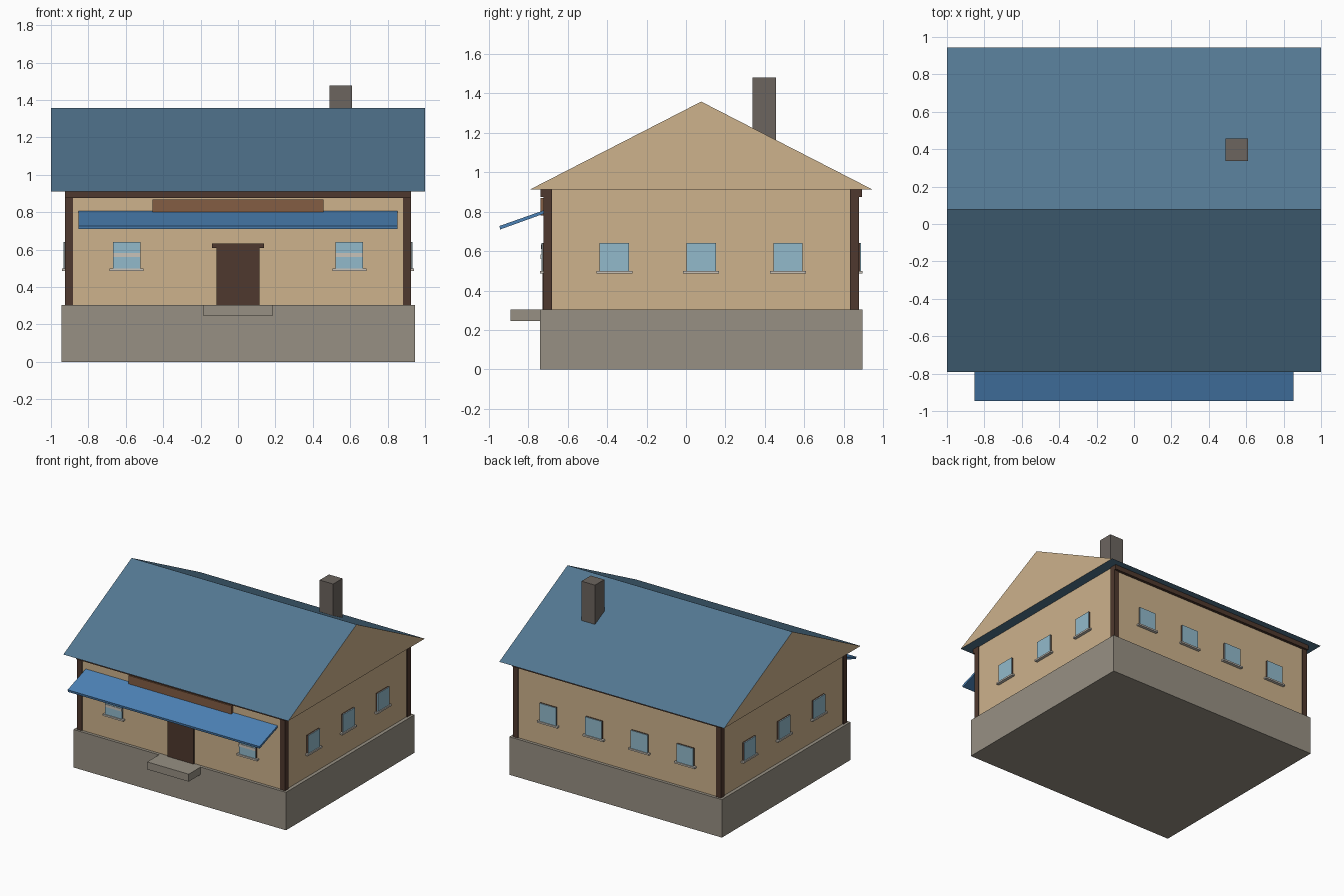
import bpy
from mathutils import Matrix

if "Cube" in bpy.data.objects:
    bpy.data.objects.remove(bpy.data.objects["Cube"])

CY = 0.077            # centre line of the house in y
WX, WY = 0.917, 0.793  # half sizes of the walls
Z0, Z1 = 0.305, 0.912  # plinth top, eave height


def mat(name, rgb):
    m = bpy.data.materials.new(name)
    lin = [((c / 255 + 0.055) / 1.055) ** 2.4 for c in rgb]
    m.diffuse_color = (*lin, 1)
    m.use_nodes = True
    m.node_tree.nodes["Principled BSDF"].inputs["Base Color"].default_value = m.diffuse_color
    return m


TAN = mat("tan wall", (205, 178, 140))
STONE = mat("grey stone", (151, 144, 131))
DARK = mat("dark brown wood", (79, 57, 46))
ROOF = mat("slate blue roof", (83, 119, 145))
AWN = mat("bright blue awning", (76, 130, 182))
SIGN = mat("mid brown board", (131, 93, 67))
CHIM = mat("chimney grey", (108, 101, 95))
GLASS = mat("window glass", (146, 186, 203))
SILL = mat("pale sill", (200, 194, 184))


def mesh(name, verts, faces, *mats):
    me = bpy.data.meshes.new(name)
    me.from_pydata(verts, [], faces)
    for m in mats:
        me.materials.append(m)
    ob = bpy.data.objects.new(name, me)
    bpy.context.collection.objects.link(ob)
    return ob


def box(name, x, y, z, m, xf=None):
    """Box from (min, max) ranges, optionally moved by a matrix."""
    v = [(a, b, c) for a in x for b in y for c in z]
    f = [(0, 1, 3, 2), (4, 6, 7, 5), (0, 4, 5, 1), (2, 3, 7, 6), (0, 2, 6, 4), (1, 5, 7, 3)]
    ob = mesh(name, v, f, m)
    if xf:
        ob.data.transform(xf)
    return ob


def prism(name, profile, hx, side, ends):
    """Extrude a y-z profile along x; end caps get their own colour."""
    n = len(profile)
    v = [(s * hx, y, z) for s in (-1, 1) for y, z in profile]
    f = [(i, i + n, (i + 1) % n + n, (i + 1) % n) for i in range(n)]
    f += [tuple(range(n)), tuple(reversed(range(n, 2 * n)))]
    ob = mesh(name, v, f, side, ends)
    for p in ob.data.polygons[n:]:
        p.material_index = 1
    ob.data.flip_normals()
    return ob


# plinth, step and walls
box("plinth", (-0.945, 0.945), (CY - 0.817, CY + 0.817), (0, Z0), STONE)
box("door_step", (-0.185, 0.185), (-0.89, -0.735), (0.245, Z0), STONE)
box("walls", (-WX, WX), (CY - WY, CY + WY), (Z0 - 0.01, Z1 + 0.005), TAN)

# corner posts and eave beams
for s in (-1, 1):
    side = "left" if s < 0 else "right"
    for t in (-1, 1):
        end = "front" if t < 0 else "back"
        box(f"corner_post_{end}_{side}", sorted((s * 0.925, s * 0.882)),
            sorted((CY + t * 0.80, CY + t * 0.755)), (Z0, Z1), DARK)
for t, end in ((-1, "front"), (1, "back")):
    box(f"eave_beam_{end}", (-0.925, 0.925),
        sorted((CY + t * 0.78, CY + t * 0.815)), (0.875, Z1 + 0.003), DARK)

# gable roof and chimney
prism("gable_roof", [(CY - 0.867, Z1), (CY + 0.867, Z1), (CY, 1.357)], 1.0, ROOF, TAN)
box("chimney", (0.49, 0.61), (0.338, 0.456), (1.1, 1.478), CHIM)

# door
yf = CY - WY
box("door", (-0.116, 0.116), (yf - 0.012, yf + 0.01), (Z0, 0.612), DARK)
box("door_lintel", (-0.138, 0.138), (yf - 0.019, yf + 0.01), (0.61, 0.632), DARK)

# awning and name board
prism("awning", [(-0.715, 0.791), (-0.715, 0.808), (-0.945, 0.727), (-0.942, 0.709)],
      0.853, AWN, AWN).data.flip_normals()
box("front_board", (-0.458, 0.458), (-0.736, yf + 0.01), (0.78, 0.868), SIGN)


def window(name, pos, angle, bar=False):
    """Window facing -y, turned about z and placed on a wall."""
    xf = Matrix.Translation(pos) @ Matrix.Rotation(angle, 4, 'Z')
    h, lo, hi = 0.074, 0.492, 0.642
    box(name + "_frame", (-h, h), (-0.011, 0.01), (lo, hi), DARK, xf)
    box(name + "_glass", (-h, h), (-0.016, -0.010), (lo, hi), GLASS, xf)
    box(name + "_sill", (-0.091, 0.091), (-0.024, 0.01), (0.485, 0.498), SILL, xf)
    if bar:
        box(name + "_bar", (-h, h), (-0.020, -0.012), (0.560, 0.582), SILL, xf)


PI = 3.14159265
for i, x in enumerate((-0.595, 0.595)):
    window(f"front_window_{i}", (x, CY - WY, 0), 0, True)
for i, x in enumerate((-0.61, -0.203, 0.203, 0.61)):
    window(f"back_window_{i}", (x, CY + WY, 0), PI)
for i in range(3):
    y = CY + (i - 1) * 0.44
    window(f"right_window_{i}", (WX, y, 0), PI / 2)
    window(f"left_window_{i}", (-WX, y, 0), -PI / 2)
